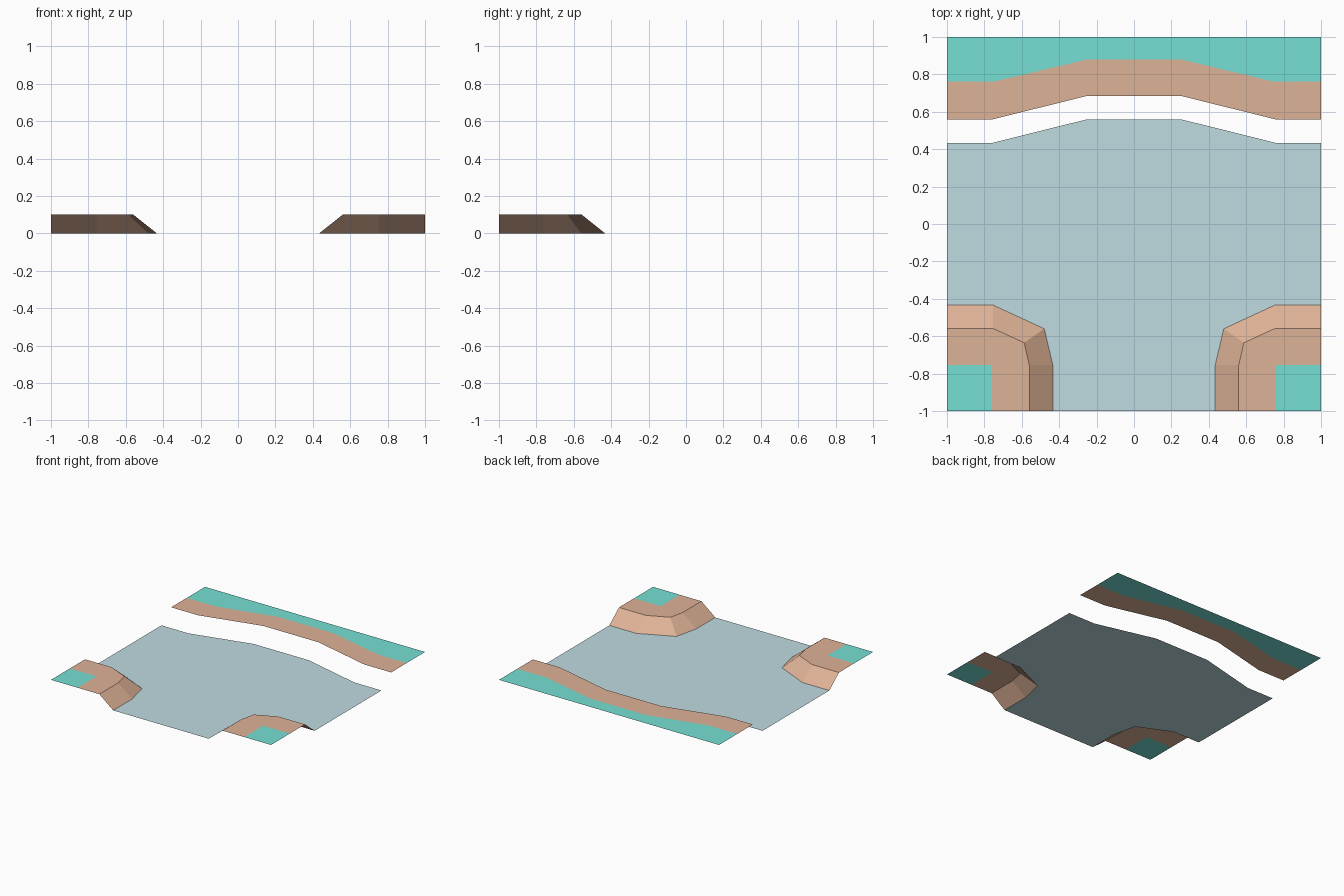
import bpy
import bmesh

if "Cube" in bpy.data.objects:
    bpy.data.objects.remove(bpy.data.objects["Cube"])


def srgb(r, g, b):
    lin = [((c / 255 + 0.055) / 1.055) ** 2.4 for c in (r, g, b)]
    return (*lin, 1.0)


def material(name, rgb):
    m = bpy.data.materials.new(name)
    m.diffuse_color = srgb(*rgb)
    m.use_nodes = True
    m.node_tree.nodes["Principled BSDF"].inputs["Base Color"].default_value = m.diffuse_color
    return m


GRASS = material("grass_green", (118, 223, 211))
DIRT = material("dirt_tan", (222, 178, 150))
BED = material("river_bed_grey", (191, 219, 224))
TOP = 0.10


def sheet(name, polygons, mat):
    """Open surface made from polygons, every face turned upward."""
    bm = bmesh.new()
    for poly in polygons:
        pts = [p for i, p in enumerate(poly) if p not in poly[:i]]
        if len(pts) > 2:
            bm.faces.new([bm.verts.new(p) for p in pts])
    bmesh.ops.remove_doubles(bm, verts=bm.verts, dist=1e-5)
    bm.normal_update()
    for f in bm.faces:
        if f.normal.z < 0:
            f.normal_flip()
    me = bpy.data.meshes.new(name)
    bm.to_mesh(me)
    bm.free()
    me.materials.append(mat)
    ob = bpy.data.objects.new(name, me)
    bpy.context.collection.objects.link(ob)
    return ob


def strip(a, b):
    """Quads between two outlines of equal length."""
    return [[a[i], a[i + 1], b[i + 1], b[i]] for i in range(len(a) - 1)]


def at(points, z, side=1):
    return [(side * x, y, z) for x, y in points]


# Outlines of a front bank, running from the outer side to the front edge
FOOT = [(1, -0.433), (0.755, -0.433), (0.48, -0.56), (0.434, -0.755), (0.434, -1)]
RIM = [(1, -0.558), (0.755, -0.558), (0.587, -0.635), (0.56, -0.755), (0.56, -1)]
LAWN = [(1, -0.755)] + [(0.758, -0.755)] * 3 + [(0.758, -1)]

# Front banks: slope, dirt ledge and grass corner
for side, label in ((-1, "left"), (1, "right")):
    foot, rim, lawn = at(FOOT, 0, side), at(RIM, TOP, side), at(LAWN, TOP, side)
    sheet(label + "_bank_slope", strip(foot, rim), DIRT)
    sheet(label + "_bank_ledge", strip(rim, lawn), DIRT)
    sheet(label + "_bank_grass", [[lawn[0], lawn[1], lawn[4], (side, -1, TOP)]], GRASS)


def bend(outer, inner, knee=0.755):
    """Back outline that bulges away in the middle."""
    return [(-1, outer), (-knee, outer), (-0.25, inner),
            (0.25, inner), (knee, outer), (1, outer)]


# Back bank: flat dirt ledge and grass strip
edge = at(bend(0.56, 0.685), TOP)
grass_line = at(bend(0.763, 0.88, 0.74), TOP)
back = [(p[0], 1, TOP) for p in grass_line]
sheet("back_bank_ledge", strip(edge, grass_line), DIRT)
sheet("back_bank_grass", strip(grass_line, back), GRASS)

# River bed between the banks
bed = at(FOOT, 0) + at(FOOT[::-1], 0, -1) + at(bend(0.434, 0.56), 0)
sheet("river_bed", [bed], BED)
